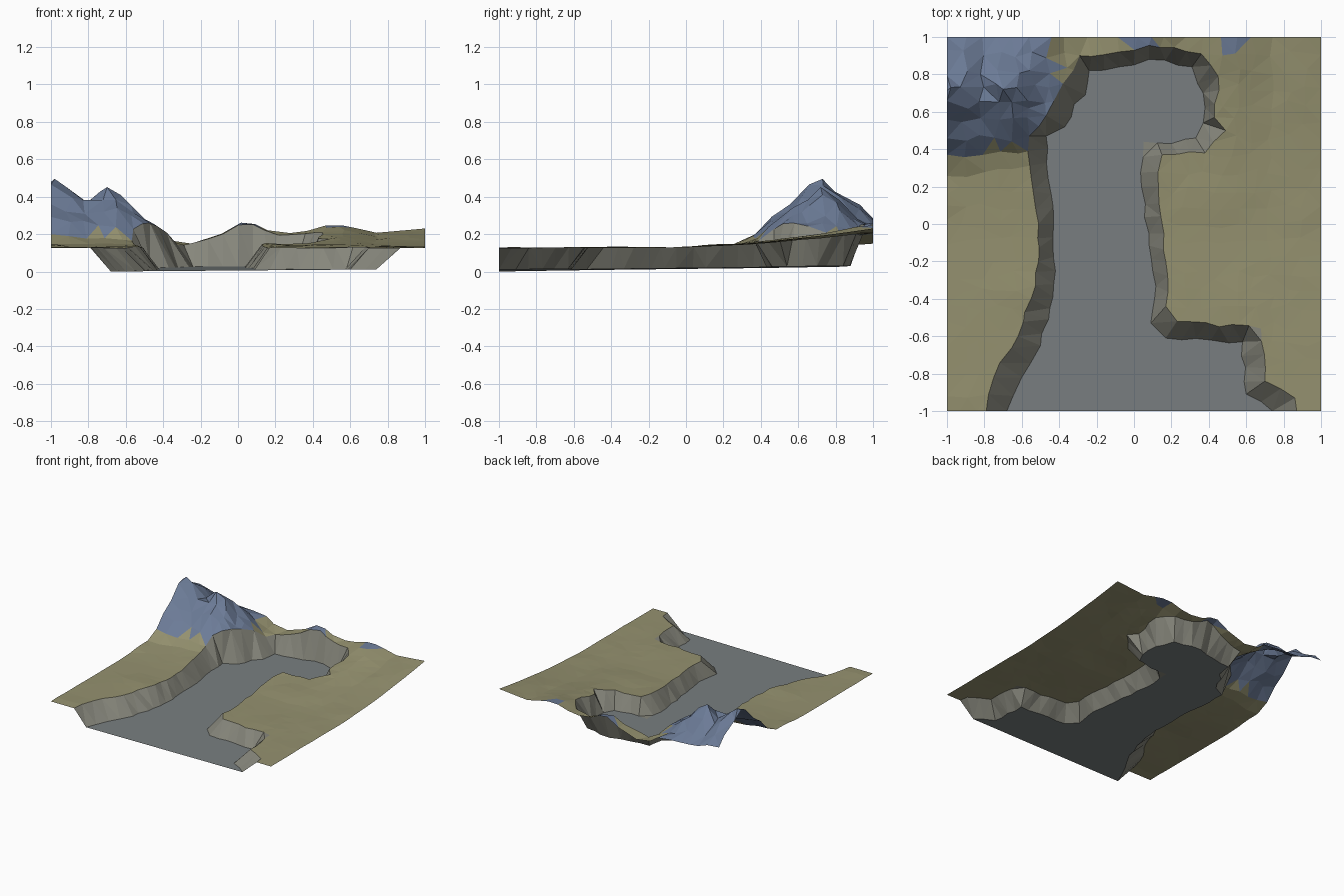
import bpy, random
from mathutils import Vector, noise
from mathutils.geometry import delaunay_2d_cdt

if "Cube" in bpy.data.objects:
    bpy.data.objects.remove(bpy.data.objects["Cube"])

random.seed(4)

# foot of the cliffs and rim of the cliffs, both running from front left round to front right
FOOT = [(-.68, -1), (-.60, -.82), (-.50, -.65), (-.45, -.45), (-.42, -.25), (-.43, 0), (-.46, .25),
        (-.47, .47), (-.37, .52), (-.32, .64), (-.26, .69), (-.24, .82), (-.08, .84), (.08, .88),
        (.31, .84), (.34, .75), (.37, .70), (.37, .54), (.33, .46), (.2, .43), (.05, .44),
        (.04, .2), (.08, -.05), (.10, -.25), (.11, -.4), (.09, -.53), (.17, -.61), (.58, -.63),
        (.60, -.91), (.68, -.95), (.74, -1)]
RIM = [(-.79, -1), (-.75, -.82), (-.62, -.6), (-.55, -.4), (-.51, -.2), (-.51, 0), (-.55, .25),
       (-.56, .47), (-.47, .58), (-.38, .75), (-.29, .9), (-.08, .92), (.08, .955), (.36, .91),
       (.45, .79), (.43, .57), (.49, .5), (.38, .38), (.15, .37), (.13, .2), (.16, -.05),
       (.17, -.2), (.17, -.44), (.23, -.52), (.68, -.56), (.70, -.84), (.86, -.93), (.87, -1)]

# skyline along the back edge, and the mountain peaks as x, y, height
SKYLINE = [(-1, .25), (-.45, .22), (-.35, .15), (-.28, .14), (-.1, .19), (0, .26), (.07, .265),
           (.2, .2), (.35, .21), (.5, .255), (.6, .24), (.72, .205), (1, .23)]
PEAKS = [(-.98, .73, .50), (-.70, .72, .45), (-.57, .66, .37)]


def skyline(x):
    for (a, za), (b, zb) in zip(SKYLINE, SKYLINE[1:]):
        if x <= b:
            return za + (zb - za) * (x - a) / (b - a)
    return SKYLINE[-1][1]


def ground_z(x, y):
    t = min(max((y + .1) / 1.1, 0), 1)
    z = .127 + (skyline(x) - .127) * t ** 1.6
    z += .012 * max(0, noise.noise((x * 4, y * 4, 2))) * (y > -.98)
    peak = max(h - .8 * ((x - px) ** 2 + (y - py) ** 2) ** .5 for px, py, h in PEAKS)
    if peak > z:
        z = peak + .06 * noise.noise((x * 7, y * 7, 5)) * min(1, (peak - z) * 8)
    return z


def floor_z(x, y):
    return max(0, .012 * (y + 1) + .008 * (x + .68))


def rough_line(pts, step, jitter):
    """Resample a line and push the new points about for a ragged edge."""
    out = []
    for a, b in zip(pts, pts[1:]):
        a, b = Vector(a), Vector(b)
        n = max(1, round((b - a).length / step))
        for i in range(n):
            p = a.lerp(b, i / n)
            if i:
                p += Vector((random.uniform(-1, 1), random.uniform(-1, 1))) * jitter
            out.append(p)
    return out + [Vector(pts[-1])]


def inside(p, poly):
    hit = False
    for a, b in zip(poly, poly[1:] + poly[:1]):
        if (a.y > p.y) != (b.y > p.y) and p.x < (b.x - a.x) * (p.y - a.y) / (b.y - a.y) + a.x:
            hit = not hit
    return hit


foot = rough_line(FOOT, .08, .012)
rim = rough_line(RIM, .08, .012)

# scattered points over the upper ground, kept clear of the ragged rim
scatter = []
N = 22
for i in range(N + 1):
    for j in range(N + 1):
        p = Vector((-1 + 2 * i / N, -1 + 2 * j / N))
        if 0 < i < N:
            p.x += random.uniform(-.025, .025)
        if 0 < j < N:
            p.y += random.uniform(-.025, .025)
        if not inside(p, rim) and min((p - r).length for r in rim) > .035:
            scatter.append(p)
scatter += [Vector((px, py)) for px, py, h in PEAKS]

points = foot + rim + scatter
nf, nr = len(foot), len(rim)
edges = [(i, i + 1) for i in range(nf - 1)] + [(nf + i, nf + i + 1) for i in range(nr - 1)]
flat, _, tris, origin, _, _ = delaunay_2d_cdt(points, edges, [], 0, 1e-5)

verts = []
for p, src in zip(flat, origin):
    low = bool(src) and src[0] < nf
    verts.append(Vector((p.x, p.y, floor_z(*p) if low else ground_z(*p))))

# sort the triangles into the parts of the landscape
parts = {"canyon_floor": [], "cliff_walls": [], "grassland": [], "rocky_mountain": []}
for t in tris:
    c = sum((verts[i] for i in t), Vector()) / 3
    if inside(c, foot):
        name = "canyon_floor"
    elif inside(c, rim):
        name = "cliff_walls"
    elif c.z > (.205 if c.x < -.38 else .232):
        name = "rocky_mountain"
    else:
        name = "grassland"
    parts[name].append(t)

COLOURS = {"canyon_floor": (.19, .21, .215, 1), "cliff_walls": (.24, .24, .2, 1),
           "grassland": (.30, .285, .16, 1), "rocky_mountain": (.15, .20, .31, 1)}

for name, faces in parts.items():
    used = sorted({i for f in faces for i in f})
    index = {v: k for k, v in enumerate(used)}
    mesh = bpy.data.meshes.new(name)
    mesh.from_pydata([verts[i] for i in used], [], [[index[i] for i in f] for f in faces])
    mat = bpy.data.materials.new(name)
    mat.diffuse_color = COLOURS[name]
    mat.use_nodes = True
    mat.node_tree.nodes["Principled BSDF"].inputs["Base Color"].default_value = mat.diffuse_color
    mesh.materials.append(mat)
    bpy.context.collection.objects.link(bpy.data.objects.new(name, mesh))
